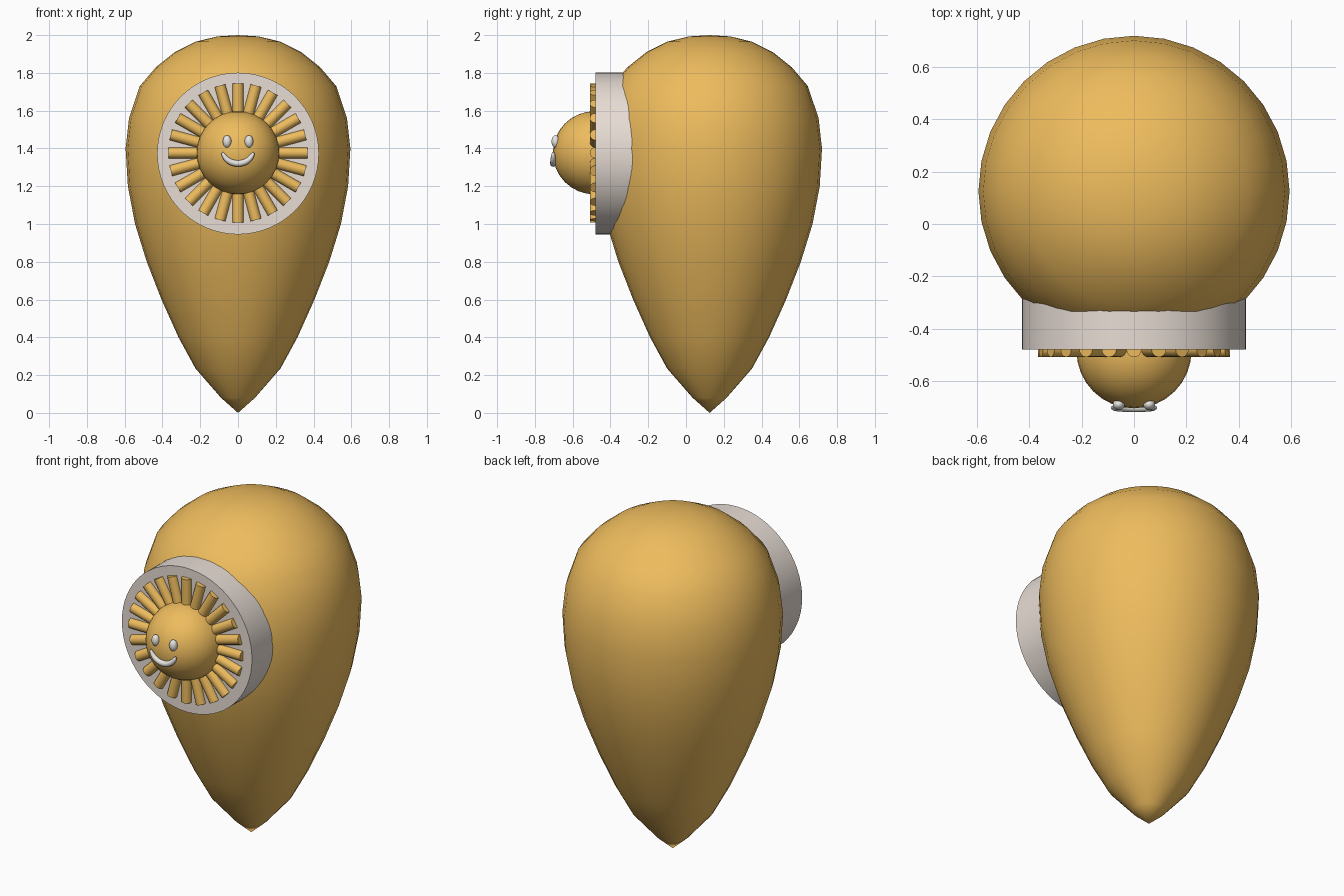
import bpy, bmesh, math
from mathutils import Matrix, Vector

if "Cube" in bpy.data.objects:
    bpy.data.objects.remove(bpy.data.objects["Cube"])


def material(name, rgb):
    m = bpy.data.materials.new(name)
    m.diffuse_color = (*rgb, 1)
    m.use_nodes = True
    m.node_tree.nodes["Principled BSDF"].inputs["Base Color"].default_value = m.diffuse_color
    return m


GOLD = material("gold", (0.85, 0.50, 0.11))
CREAM = material("cream", (0.80, 0.72, 0.66))
WHITE = material("white", (0.80, 0.78, 0.75))
CZ = 1.377       # height of the sun's centre
FACE_Y = -0.485  # plane of the disc front


def finish(name, bm, mat, angle=40):
    bmesh.ops.recalc_face_normals(bm, faces=bm.faces)
    me = bpy.data.meshes.new(name)
    bm.to_mesh(me)
    bm.free()
    ob = bpy.data.objects.new(name, me)
    bpy.context.collection.objects.link(ob)
    me.materials.append(mat)
    bpy.ops.object.select_all(action='DESELECT')
    ob.select_set(True)
    bpy.context.view_layer.objects.active = ob
    bpy.ops.object.shade_smooth_by_angle(angle=math.radians(angle))
    return ob


def ellipsoid(name, loc, radii, mat, seg=32, rings=16):
    bm = bmesh.new()
    bmesh.ops.create_uvsphere(bm, u_segments=seg, v_segments=rings, radius=1)
    bm.transform(Matrix.Translation(loc) @ Matrix.Diagonal((*radii, 1)))
    return finish(name, bm, mat)


def cylinder(bm, radius, depth, matrix, seg):
    bmesh.ops.create_cone(bm, cap_ends=True, segments=seg, radius1=radius,
                          radius2=radius, depth=depth, matrix=matrix)


# teardrop body: lathed profile (radius, height)
profile = [(0, 0), (0.09, 0.08), (0.225, 0.235), (0.315, 0.40), (0.405, 0.60),
           (0.483, 0.80), (0.545, 1.00), (0.583, 1.20), (0.595, 1.40),
           (0.577, 1.56), (0.52, 1.73), (0.435, 1.83), (0.335, 1.91),
           (0.225, 1.965), (0.11, 1.993), (0, 2.0)]
bm = bmesh.new()
vs = [bm.verts.new((r, 0, z)) for r, z in profile]
es = [bm.edges.new(p) for p in zip(vs, vs[1:])]
bmesh.ops.spin(bm, geom=vs + es, cent=(0, 0, 0), axis=(0, 0, 1),
               angle=math.tau, steps=32, use_duplicate=False)
bmesh.ops.remove_doubles(bm, verts=bm.verts, dist=1e-4)
bm.transform(Matrix.Translation((0, 0.125, 0)))
finish("teardrop_body", bm, GOLD, 60)

# round disc on the front
bm = bmesh.new()
cylinder(bm, 0.428, 0.28, Matrix.Translation((0, -0.34, 1.373))
         @ Matrix.Rotation(math.pi / 2, 4, 'X'), 64)
finish("front_disc", bm, CREAM)

# sun ball and its ring of rays
ellipsoid("sun_ball", (0, FACE_Y, CZ), (0.22, 0.22, 0.22), GOLD)
bm = bmesh.new()
for i in range(24):
    cylinder(bm, 0.029, 0.20, Matrix.Translation((0, -0.48, CZ))
             @ Matrix.Rotation(math.tau * i / 24, 4, 'Y')
             @ Matrix.Translation((0, 0, 0.268)), 16)
finish("sun_rays", bm, GOLD)

# eyes
for side, name in ((-1, "left_eye"), (1, "right_eye")):
    ellipsoid(name, (side * 0.058, -0.69, 1.437), (0.023, 0.022, 0.033), WHITE, 20, 12)

# crescent smile: tapered tube along an arc
bm = bmesh.new()
rings, steps, sides = [], 20, 10
for i in range(steps + 1):
    t = 2 * i / steps - 1
    a = t * math.radians(80)
    out = Vector((math.sin(a), 0, -math.cos(a)))
    centre = Vector((0, -0.703, 1.395)) + Vector((out.x * 0.083, 0, out.z * 0.075))
    r = 0.003 + 0.014 * math.sqrt(max(0, 1 - t * t))
    rings.append([bm.verts.new(centre + out * r * math.cos(k * math.tau / sides)
                  + Vector((0, r * math.sin(k * math.tau / sides), 0)))
                  for k in range(sides)])
for a, b in zip(rings, rings[1:]):
    for k in range(sides):
        n = (k + 1) % sides
        bm.faces.new((a[k], a[n], b[n], b[k]))
bm.faces.new(rings[0])
bm.faces.new(rings[-1])
finish("smile", bm, WHITE)
